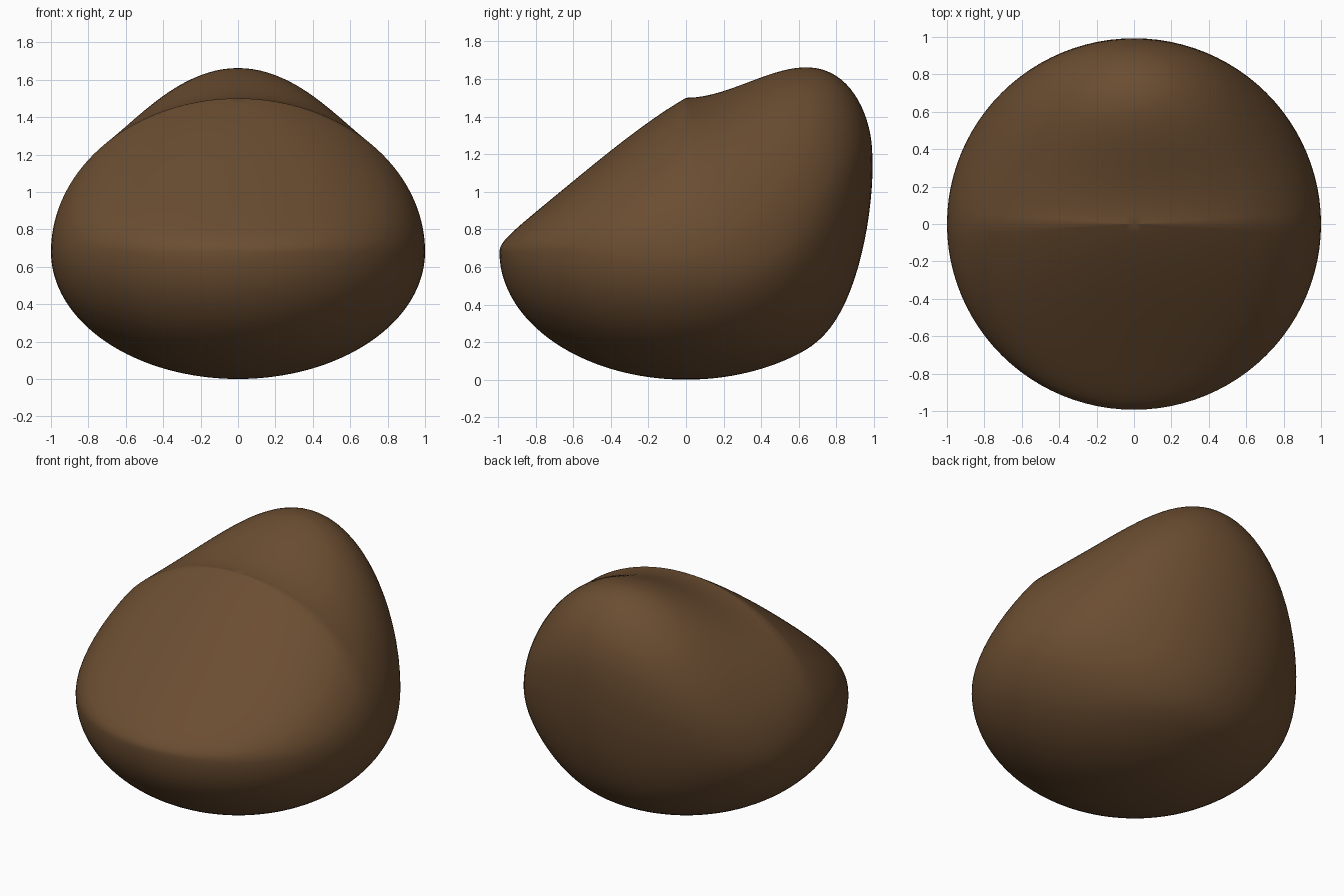
import bpy
import bmesh
from math import sqrt

old = bpy.data.objects.get("Cube")
if old:
    bpy.data.objects.remove(old, do_unlink=True)

RIM = 0.68      # height of the widest ring
CROWN = 0.82    # rise of the crown above the rim


def smoothstep(lo, hi, v):
    t = min(1.0, max(0.0, (v - lo) / (hi - lo)))
    return t * t * (3 - 2 * t)


def sculpt(co):
    """Turn a unit sphere point into a point of the slumped bag."""
    x, y, z = co
    if z > 0:
        # crown, with the seat sloping down in front of the ridge
        height = RIM + CROWN * z * (1 + 0.7 * min(0.0, y))
    else:
        # rounded underside
        height = RIM + RIM * z
    # raised backrest, fading to the sides and to the floor
    base = RIM + (CROWN if z > 0 else RIM) * z
    side_fade = max(0.0, 1 - 1.2 * x * x)
    lift = 0.5 * smoothstep(0, 1, y) * side_fade * smoothstep(0.15, 0.8, base)
    return x, y * 0.993, height + lift


# Leather colour
leather = bpy.data.materials.new("brown_leather")
leather.use_nodes = True
colour = (0.147, 0.075, 0.031, 1)
leather.diffuse_color = colour
leather.node_tree.nodes["Principled BSDF"].inputs["Base Color"].default_value = colour

# Bean bag body
bm = bmesh.new()
bmesh.ops.create_uvsphere(bm, u_segments=96, v_segments=64, radius=1)
for v in bm.verts:
    v.co = sculpt(v.co)
for f in bm.faces:
    f.smooth = True
mesh = bpy.data.meshes.new("bean_bag")
bm.to_mesh(mesh)
bm.free()
mesh.materials.append(leather)
bag = bpy.data.objects.new("bean_bag", mesh)
bpy.context.collection.objects.link(bag)
